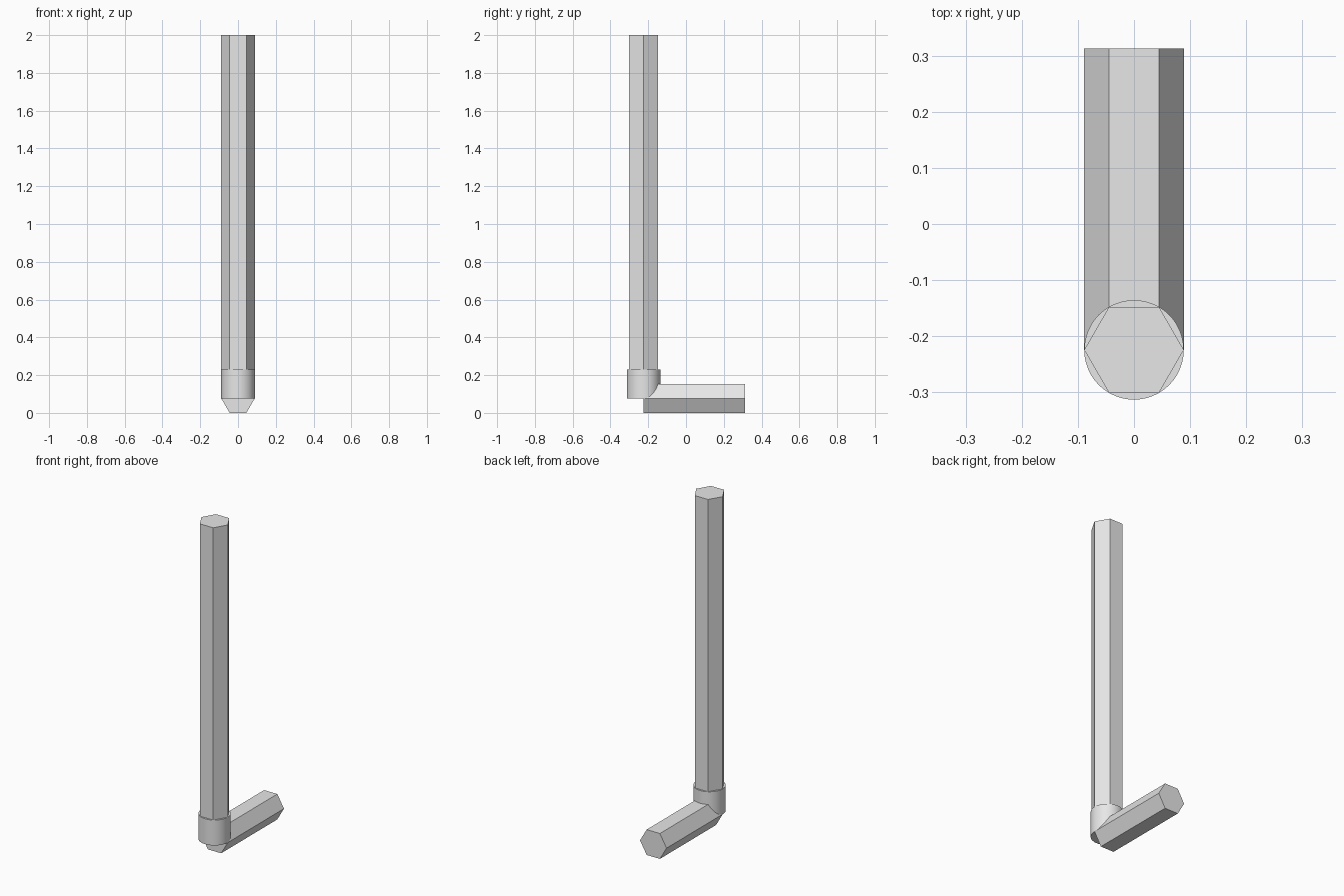
import bpy
import math

cube = bpy.data.objects.get("Cube")
if cube:
    bpy.data.objects.remove(cube, do_unlink=True)

R = 0.0887                          # corner radius of the hexagonal bar
FLAT = R * math.cos(math.pi / 6)    # centre to flat
HALF = 0.313                        # half the depth of the model
AXIS_Y = R - HALF                   # y of the upright bar

grey = bpy.data.materials.new("light grey")
grey.use_nodes = True
grey.diffuse_color = (0.8, 0.8, 0.8, 1)
grey.node_tree.nodes["Principled BSDF"].inputs["Base Color"].default_value = (0.8, 0.8, 0.8, 1)


def bar(name, sides, length, centre, rotation):
    bpy.ops.mesh.primitive_cylinder_add(vertices=sides, radius=R, depth=length,
                                        location=centre, rotation=rotation)
    obj = bpy.context.object
    obj.name = name
    obj.data.materials.append(grey)
    return obj


# Upright hexagonal bar, corners pointing left and right
bar("long_arm", 6, 2 - FLAT, (0, AXIS_Y, 1 + FLAT / 2), (0, 0, math.pi / 2))

# Horizontal hexagonal bar, flats on the ground, running to the back
bar("short_arm", 6, HALF - AXIS_Y, (0, (HALF + AXIS_Y) / 2, FLAT),
    (math.pi / 2, math.pi / 2, 0))

# Round collar where the arms meet
collar = bar("elbow_collar", 48, 2 * FLAT, (0, AXIS_Y, 2 * FLAT), (0, 0, 0))
bpy.ops.object.shade_smooth_by_angle(angle=math.radians(35))
